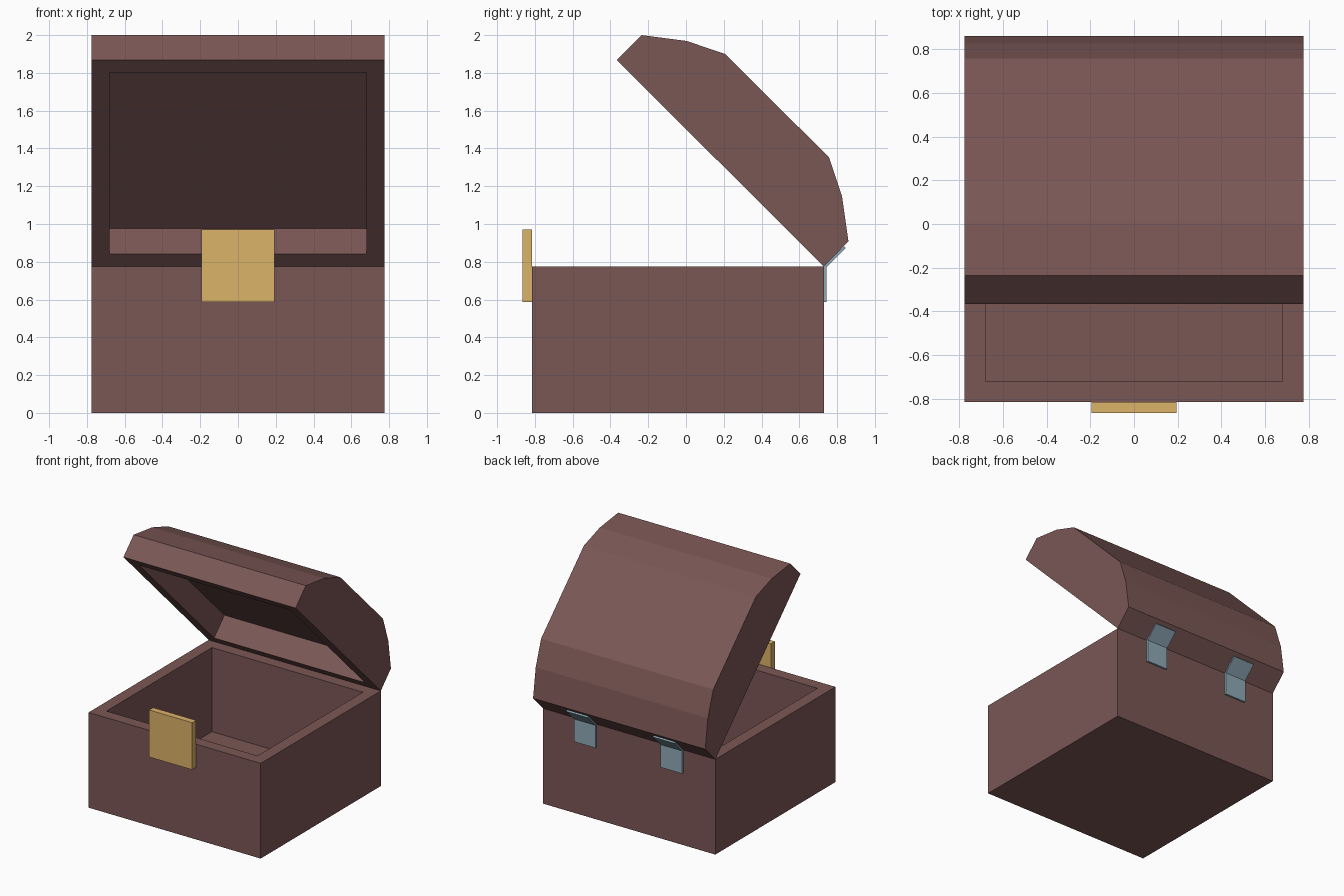
import bpy, bmesh
from mathutils import Vector

if "Cube" in bpy.data.objects:
    bpy.data.objects.remove(bpy.data.objects["Cube"])


def srgb(r, g, b):
    lin = [(c / 255 / 12.92) if c < 10 else ((c / 255 + 0.055) / 1.055) ** 2.4 for c in (r, g, b)]
    return (*lin, 1.0)


def material(name, rgb):
    m = bpy.data.materials.new(name)
    m.diffuse_color = srgb(*rgb)
    m.use_nodes = True
    m.node_tree.nodes["Principled BSDF"].inputs["Base Color"].default_value = m.diffuse_color
    return m


WOOD = material("brown_wood", (122, 87, 85))
GOLD = material("brass", (220, 179, 106))
STEEL = material("blue_grey_steel", (143, 170, 183))


def prism(name, profile, x0, x1, mat, open_dir=None, wall=0.0, depth=0.0):
    """Extrude a (y, z) profile along x; optionally hollow the face pointing along open_dir."""
    bm = bmesh.new()
    face = bm.faces.new([bm.verts.new((x0, y, z)) for y, z in profile])
    ext = bmesh.ops.extrude_face_region(bm, geom=[face])
    moved = [v for v in ext["geom"] if isinstance(v, bmesh.types.BMVert)]
    bmesh.ops.translate(bm, vec=(x1 - x0, 0, 0), verts=moved)
    bmesh.ops.recalc_face_normals(bm, faces=bm.faces[:])
    if open_dir:
        bm.normal_update()
        d = Vector(open_dir).normalized()
        rim = max(bm.faces, key=lambda f: f.normal.dot(d))
        n = rim.normal.copy()
        bmesh.ops.inset_region(bm, faces=[rim], thickness=wall, use_even_offset=True)
        pit = bmesh.ops.extrude_discrete_faces(bm, faces=[rim])["faces"][0]
        bmesh.ops.translate(bm, vec=-n * depth, verts=pit.verts[:])
    me = bpy.data.meshes.new(name)
    bm.to_mesh(me)
    bm.free()
    me.materials.append(mat)
    ob = bpy.data.objects.new(name, me)
    bpy.context.collection.objects.link(ob)
    return ob


W = 0.775      # half width of the chest
HINGE = (0.73, 0.775)

# hollow chest body
prism("chest_body", [(-0.815, 0), (0.73, 0), HINGE, (-0.815, 0.775)],
      -W, W, WOOD, open_dir=(0, 0, 1), wall=0.095, depth=0.685)

# open lid, faceted arch with a box-shaped recess
prism("lid", [HINGE, (0.86, 0.908), (0.826, 1.147), (0.757, 1.353), (0.207, 1.9),
              (0.003, 1.969), (-0.235, 2.0), (-0.367, 1.868)],
      -W, W, WOOD, open_dir=(0, -1, -1), wall=0.095, depth=0.19)

# front latch plate
prism("latch", [(-0.866, 0.587), (-0.815, 0.587), (-0.815, 0.97), (-0.866, 0.97)],
      -0.194, 0.194, GOLD)

# two bent hinges on the back
for side, x in (("right", 0.39), ("left", -0.39)):
    prism("hinge_" + side,
          [(0.73, 0.587), (0.745, 0.587), (0.745, 0.772), (0.846, 0.873), (0.837, 0.882), HINGE],
          x - 0.097, x + 0.097, STEEL)
